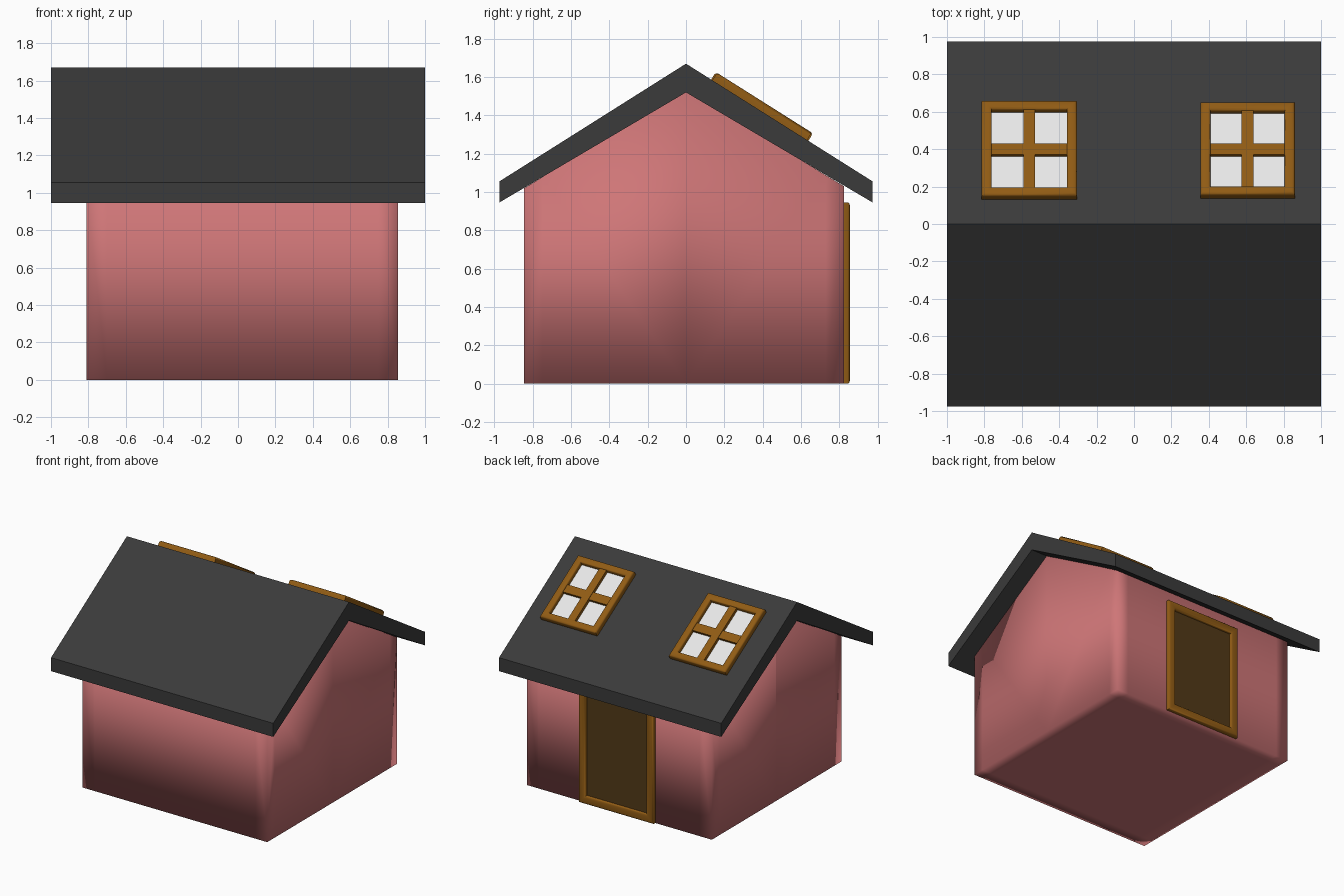
import bpy, bmesh
from math import radians
from mathutils import Matrix, Vector

cube = bpy.data.objects.get("Cube")
if cube:
    bpy.data.objects.remove(cube, do_unlink=True)


def material(name, rgb):
    m = bpy.data.materials.new(name)
    m.use_nodes = True
    m.diffuse_color = (*rgb, 1)
    m.node_tree.nodes["Principled BSDF"].inputs["Base Color"].default_value = (*rgb, 1)
    return m


PINK = material("pink plaster", (0.62, 0.18, 0.185))
SLATE = material("dark slate", (0.043, 0.043, 0.043))
WOOD = material("brown wood", (0.28, 0.105, 0.007))
DARK_WOOD = material("dark door wood", (0.085, 0.042, 0.009))
GLASS = material("pale glass", (0.8, 0.8, 0.8))


def finish(name, bm, mat, smooth=None):
    bmesh.ops.recalc_face_normals(bm, faces=bm.faces)
    me = bpy.data.meshes.new(name)
    bm.to_mesh(me)
    bm.free()
    me.materials.append(mat)
    ob = bpy.data.objects.new(name, me)
    bpy.context.collection.objects.link(ob)
    if smooth:
        bpy.ops.object.select_all(action='DESELECT')
        ob.select_set(True)
        bpy.context.view_layer.objects.active = ob
        bpy.ops.object.shade_smooth_by_angle(angle=radians(smooth))
    return ob


def extrude_profile(points, x0, x1):
    """Extrude a y-z outline along x."""
    bm = bmesh.new()
    face = bm.faces.new([bm.verts.new((x0, y, z)) for y, z in points])
    new = bmesh.ops.extrude_face_region(bm, geom=[face])["geom"]
    verts = [g for g in new if isinstance(g, bmesh.types.BMVert)]
    bmesh.ops.translate(bm, verts=verts, vec=(x1 - x0, 0, 0))
    return bm


def box(name, size, centre, frame, mat):
    bm = bmesh.new()
    bmesh.ops.create_cube(bm, size=1)
    bm.transform(frame @ Matrix.Translation(centre) @ Matrix.Diagonal((*size, 1)))
    return finish(name, bm, mat)


def border(name, w, h, b, d, frame):
    """Mitred rectangular moulding with softened edges."""
    section = [(0, 0), (0, .7 * d), (.08 * b, .9 * d), (.25 * b, d),
               (.75 * b, d), (.92 * b, .9 * d), (b, .7 * d), (b, 0)]
    bm = bmesh.new()
    rings = [[bm.verts.new((sx * (w / 2 - i), sy * (h / 2 - i), z)) for i, z in section]
             for sx, sy in ((-1, -1), (1, -1), (1, 1), (-1, 1))]
    n = len(section)
    for k in range(4):
        a, c = rings[k], rings[(k + 1) % 4]
        for j in range(n):
            m = (j + 1) % n
            bm.faces.new((a[j], c[j], c[m], a[m]))
    bm.transform(frame)
    return finish(name, bm, WOOD, 50)


def placed(origin, u, v):
    """Local frame from an origin and two in-plane axes."""
    u, v = Vector(u).normalized(), Vector(v).normalized()
    m = Matrix((u, v, u.cross(v))).transposed().to_4x4()
    m.translation = origin
    return m


# Walls: one softly shaded gabled block
bm = extrude_profile([(-.845, 0), (.825, 0), (.825, 1.03), (0, 1.53), (-.845, 1.02)], -.81, .855)
for co, no in (((-.7, 0, 0), (1, 0, 0)), ((.75, 0, 0), (1, 0, 0)),
               ((0, -.75, 0), (0, 1, 0)), ((0, .73, 0), (0, 1, 0)),
               ((0, 0, 0), (0, 1, 0))):
    bmesh.ops.bisect_plane(bm, geom=bm.verts[:] + bm.edges[:] + bm.faces[:],
                           plane_co=co, plane_no=no)
finish("walls", bm, PINK, 180)

# Roof: folded slab
bm = extrude_profile([(-.975, .945), (-.975, 1.055), (0, 1.67), (.975, 1.055),
                      (.975, .945), (0, 1.52)], -1, 1)
finish("roof", bm, SLATE)

# Roof windows
SLOPE = .615 / .975
for side, x, w, h in (("right", -.56, .51, .60), ("left", .607, .505, .585)):
    y = .385
    f = placed((x, y, 1.67 - SLOPE * y), (-1, 0, 0), (0, -1, SLOPE))
    border(f"{side}_window_frame", w, h, .054, .046, f)
    box(f"{side}_window_upright", (.063, h - .1, .034), (0, 0, .017), f, WOOD)
    box(f"{side}_window_crossbar", (w - .1, .07, .03), (0, 0, .015), f, WOOD)
    box(f"{side}_window_glass", (w - .1, h - .1, .008), (0, 0, .004), f, GLASS)

# Back door
f = placed((.035, .823, .473), (-1, 0, 0), (0, 0, 1))
border("door_frame", .675, .945, .065, .033, f)
box("door_panel", (.56, .83, .009), (0, 0, .0055), f, DARK_WOOD)
